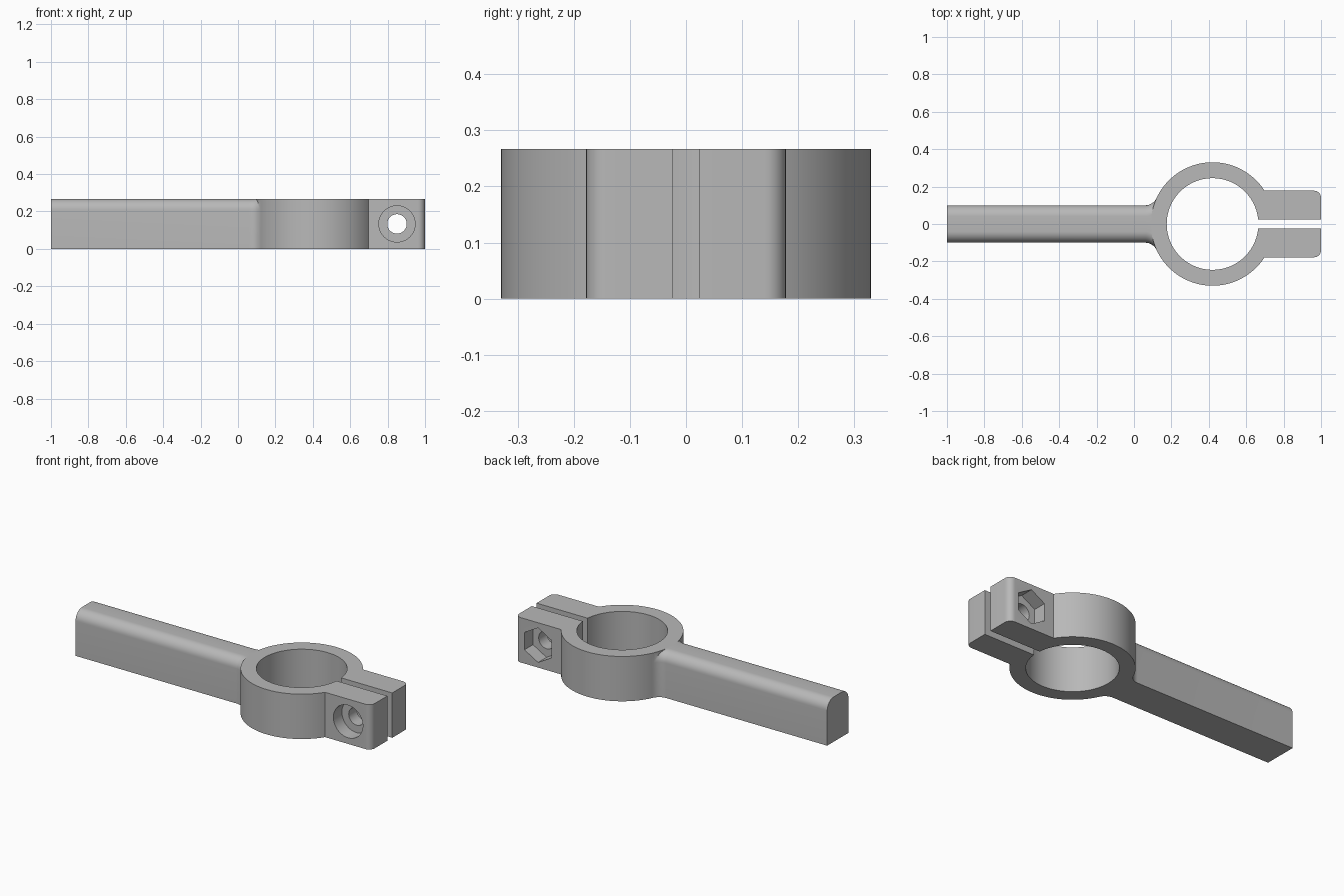
import bpy, bmesh
from math import sin, cos, pi, asin, sqrt
from mathutils import Matrix

if "Cube" in bpy.data.objects:
    bpy.data.objects.remove(bpy.data.objects["Cube"], do_unlink=True)

H = 0.267                      # overall height
CX, R_OUT, R_IN = 0.42, 0.33, 0.245
EAR, SLOT, CORNER = 0.178, 0.023, 0.037
HOLE_X, HOLE_Z = 0.85, H / 2

grey = bpy.data.materials.new("plain grey")
grey.use_nodes = True
COLOUR = (0.48, 0.48, 0.48, 1)
grey.diffuse_color = COLOUR
grey.node_tree.nodes["Principled BSDF"].inputs["Base Color"].default_value = COLOUR


def make_object(name, bm):
    bmesh.ops.recalc_face_normals(bm, faces=bm.faces)
    mesh = bpy.data.meshes.new(name)
    bm.to_mesh(mesh)
    bm.free()
    mesh.materials.append(grey)
    obj = bpy.data.objects.new(name, mesh)
    bpy.context.collection.objects.link(obj)
    return obj


def arc(cx, cy, r, a0, a1, n):
    return [(cx + r * cos(a0 + (a1 - a0) * i / n),
             cy + r * sin(a0 + (a1 - a0) * i / n)) for i in range(n + 1)]


def cylinder(name, radius, y0, y1, sides, turn=0):
    """Cutter along y, centred on the bolt axis."""
    bm = bmesh.new()
    bmesh.ops.create_cone(bm, cap_ends=True, segments=sides, radius1=radius,
                          radius2=radius, depth=y1 - y0)
    place = (Matrix.Translation((HOLE_X, (y0 + y1) / 2, HOLE_Z))
             @ Matrix.Rotation(pi / 2, 4, 'X') @ Matrix.Rotation(turn, 4, 'Z'))
    bmesh.ops.transform(bm, matrix=place, verts=bm.verts)
    obj = make_object(name, bm)
    obj.hide_render = True
    return obj


def combine(target, other, operation):
    mod = target.modifiers.new(other.name, 'BOOLEAN')
    mod.operation, mod.solver, mod.object = operation, 'EXACT', other
    bpy.context.view_layer.objects.active = target
    bpy.ops.object.modifier_apply(modifier=mod.name)
    bpy.data.objects.remove(other, do_unlink=True)


# Split ring with two ears, as one extruded outline
ear_angle, slot_angle = asin(EAR / R_OUT), asin(SLOT / R_IN)
upper_corner = arc(1 - CORNER, EAR - CORNER, CORNER, 0, pi / 2, 8)
outline = [(1, SLOT)] + upper_corner
outline += arc(CX, 0, R_OUT, ear_angle, 2 * pi - ear_angle, 112)
outline += [(x, -y) for x, y in reversed(upper_corner)] + [(1, -SLOT)]
outline += arc(CX, 0, R_IN, 2 * pi - slot_angle, slot_angle, 112)
bm = bmesh.new()
base = bm.faces.new([bm.verts.new((x, y, 0)) for x, y in outline])
top = bmesh.ops.extrude_face_region(bm, geom=[base], use_keep_orig=True)["geom"]
bmesh.ops.translate(bm, vec=(0, 0, H),
                    verts=[v for v in top if isinstance(v, bmesh.types.BMVert)])
clamp = make_object("split_clamp", bm)

# Handle bar lofted along x, with a rounded top and a flare into the ring
HALF, ROUND, FILLET, FLARE_X = 0.1, 0.06, 0.067, 0.06
stations = [(-1, HALF)]
for i in range(9):
    x = FLARE_X + 0.06 * i / 8
    stations.append((x, HALF + FILLET - sqrt(FILLET ** 2 - (x - FLARE_X) ** 2)))
stations.append((0.16, HALF))
bm = bmesh.new()
rings = []
for x, w in stations:
    side = arc(w - ROUND, H - ROUND, ROUND, 0, pi / 2, 10)
    section = [(w, 0)] + side + [(-y, z) for y, z in reversed(side)] + [(-w, 0)]
    rings.append([bm.verts.new((x, y, z)) for y, z in section])
for a, b in zip(rings, rings[1:]):
    for i in range(len(a)):
        j = (i + 1) % len(a)
        bm.faces.new((a[i], a[j], b[j], b[i]))
bm.faces.new(rings[0])
bm.faces.new(rings[-1])
handle = make_object("handle", bm)
combine(clamp, handle, 'UNION')

# Bolt hole, round head recess in front, hexagonal nut recess at the back
DEPTH = 0.08
combine(clamp, cylinder("bolt_hole", 0.052, -0.3, 0.3, 48), 'DIFFERENCE')
combine(clamp, cylinder("head_recess", 0.097, -0.3, DEPTH - EAR, 64), 'DIFFERENCE')
combine(clamp, cylinder("nut_recess", 0.103, EAR - DEPTH, 0.3, 6), 'DIFFERENCE')

# Smooth curved walls, keep hard edges
clamp.name = "clamp_with_handle"
bpy.ops.object.select_all(action='DESELECT')
clamp.select_set(True)
bpy.context.view_layer.objects.active = clamp
bpy.ops.object.shade_smooth_by_angle(angle=pi / 6)
